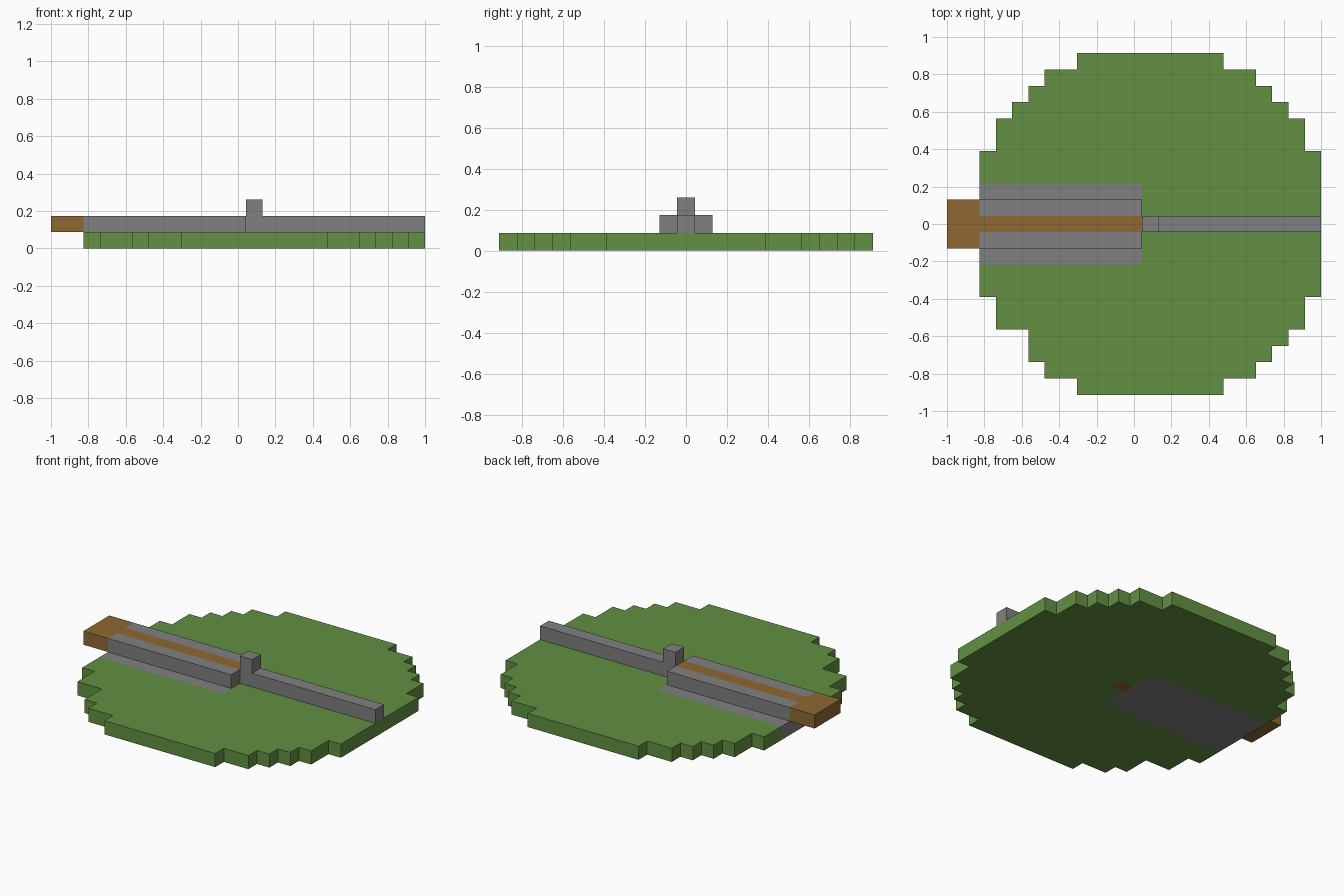
import bpy, bmesh, math
from mathutils import Vector

if "Cube" in bpy.data.objects:
    bpy.data.objects.remove(bpy.data.objects["Cube"], do_unlink=True)

U = 2 / 23          # edge length of one block


def make_material(name, rgb):
    linear = [((c / 255 + 0.055) / 1.055) ** 2.4 for c in rgb]
    mat = bpy.data.materials.new(name)
    mat.use_nodes = True
    mat.diffuse_color = (*linear, 1)
    bsdf = mat.node_tree.nodes["Principled BSDF"]
    bsdf.inputs["Base Color"].default_value = (*linear, 1)
    bsdf.inputs["Roughness"].default_value = 0.9
    return mat


GREEN, GREY, BROWN = range(3)
MATERIALS = [make_material("grass green", (98, 144, 66)),
             make_material("stone grey", (128, 128, 128)),
             make_material("wood brown", (143, 104, 51))]


def block_layer(name, rows, z, colour):
    """One-block-thick slab; rows maps a row number to its (start, end) columns."""
    bm = bmesh.new()
    for j, (start, end) in rows.items():
        for i in range(start, end):
            corners = [(i, j - .5), (i, j + .5), (i + 1, j + .5), (i + 1, j - .5)]
            bm.faces.new([bm.verts.new((x, y, z)) for x, y in corners])
    bmesh.ops.remove_doubles(bm, verts=bm.verts, dist=0.01)
    base = bm.faces[:]
    top = bmesh.ops.extrude_face_region(bm, geom=base, use_keep_orig=True)["geom"]
    bmesh.ops.translate(bm, vec=(0, 0, 1),
                        verts=[g for g in top if isinstance(g, bmesh.types.BMVert)])
    bmesh.ops.recalc_face_normals(bm, faces=bm.faces)
    # colour each face by the block just behind it
    for f in bm.faces:
        p = f.calc_center_median() - f.normal * 0.5
        f.material_index = colour(math.floor(p.x), round(p.y))
    bmesh.ops.dissolve_limit(bm, angle_limit=0.01, verts=bm.verts, edges=bm.edges,
                             delimit={'MATERIAL'})
    for v in bm.verts:
        v.co = Vector((v.co.x * U - 1, v.co.y * U, v.co.z * U))
    mesh = bpy.data.meshes.new(name)
    bm.to_mesh(mesh)
    bm.free()
    for mat in MATERIALS:
        mesh.materials.append(mat)
    obj = bpy.data.objects.new(name, mesh)
    bpy.context.collection.objects.link(obj)


def box_rows(half, start, end):
    return {j: (start, end) for j in range(-half, half + 1)}


# Round base: stepped disc, with one notch on the front right
disc = box_rows(4, 2, 23)
for j, span in zip(range(5, 11), [(3, 22), (3, 22), (4, 21), (5, 20), (6, 19), (8, 17)]):
    disc[j] = disc[-j] = span
disc[-7] = (5, 21)


def disc_colour(i, j):
    if i < 12 and abs(j) <= 2:
        return GREY
    return BROWN if (i, j) == (12, 0) else GREEN


block_layer("round_base", disc, 0, disc_colour)

# Raised bar with a wooden core strip and wooden end
block_layer("wide_bar", box_rows(1, 0, 12), 1,
            lambda i, j: BROWN if i < 2 or j == 0 else GREY)

# Narrow bar and the post at its inner end
block_layer("narrow_bar", box_rows(0, 12, 23), 1, lambda i, j: GREY)
block_layer("post", box_rows(0, 12, 13), 2, lambda i, j: GREY)
